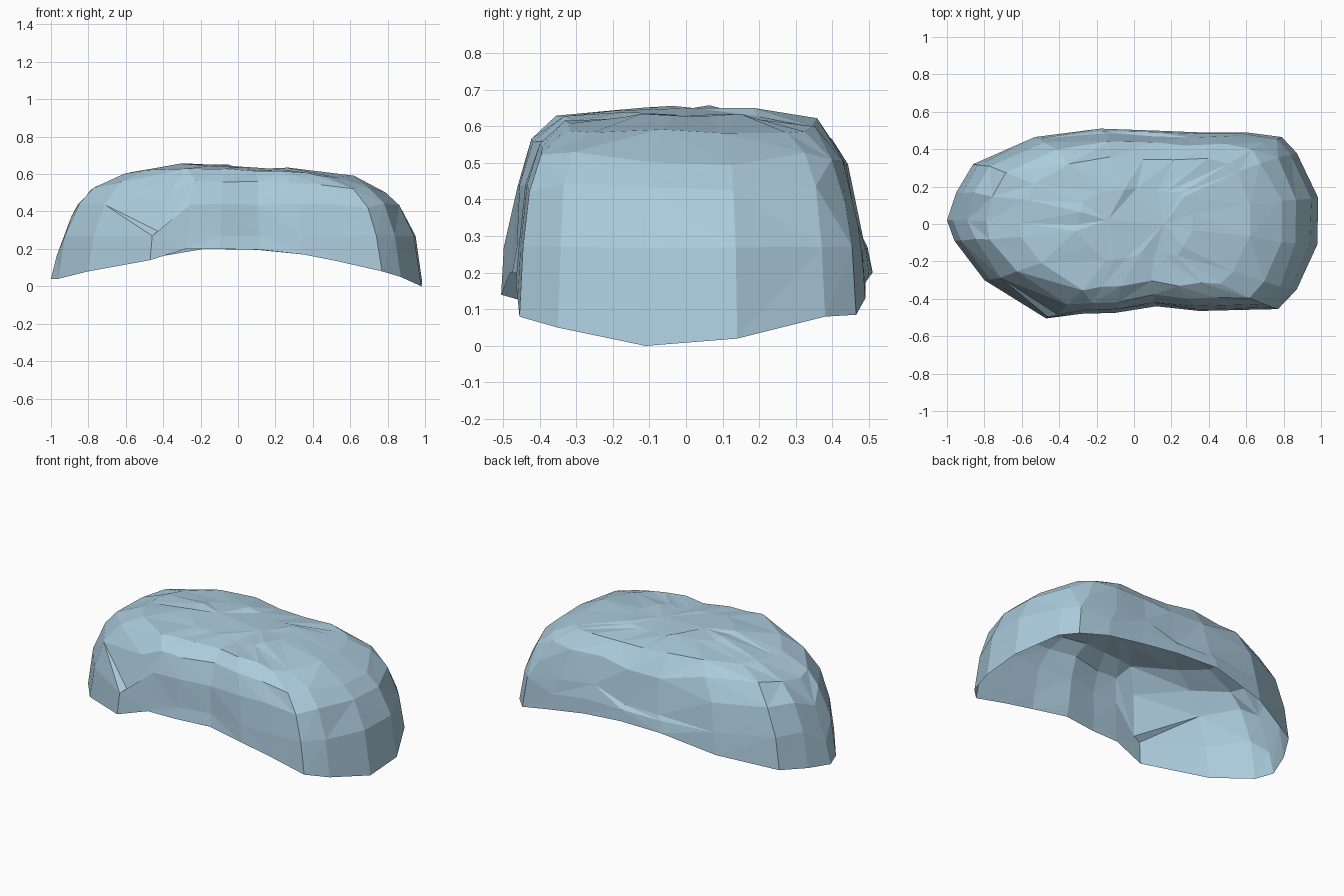
import bpy, bmesh, random

if "Cube" in bpy.data.objects:
    bpy.data.objects.remove(bpy.data.objects["Cube"])

random.seed(7)


def interp(table, t):
    for (a, va), (b, vb) in zip(table, table[1:]):
        if t <= b:
            return va + (vb - va) * max(0, (t - a) / (b - a))
    return table[-1][1]


# Lower rim of the hollow rock shell, counter-clockwise from the left tip
RIM = [(-1, .02, .04), (-.96, -.09, .04), (-.8, -.3, .08), (-.47, -.505, .14),
       (-.28, -.48, .2), (-.1, -.475, .2), (.12, -.44, .195), (.35, -.465, .17),
       (.55, -.46, .13), (.77, -.455, .08), (.87, -.35, .05), (.98, -.11, 0),
       (.985, .14, .02), (.87, .38, .08), (.79, .465, .085), (.6, .49, .13),
       (.35, .49, .17), (.1, .5, .195), (-.18, .51, .2), (-.53, .465, .14),
       (-.86, .32, .08), (-.95, .17, .06)]
# Long top profile and fall-off towards the side walls
TOP = [(-1, .04), (-.95, .22), (-.87, .43), (-.82, .5), (-.67, .585), (-.36, .665),
       (-.1, .66), (.1, .635), (.4, .63), (.6, .595), (.7, .55), (.9, .42), (1, .13)]
DROP = [(0, 0), (.28, .005), (.7, .025), (.87, .09), (.95, .2), (.985, .34), (1, .37)]
# Each ring: x scale, y scale, height limit, jitter
RINGS = [(1.0, .993, .15, .003), (.965, .98, .27, .006), (.89, .95, .44, .012),
         (.79, .87, .56, .015), (.62, .7, .625, .02), (.32, .37, .65, .02)]


def jit(a):
    return random.uniform(-a, a)


bm = bmesh.new()


def ring(sx, sy, limit, a):
    out = []
    for x, y, z in RIM:
        px, py = x * sx, y * sy
        h = interp(TOP, px) - interp(DROP, abs(py) / .48)
        h = max(min(h, limit), z + .05) + jit(a * .4)
        out.append(bm.verts.new((px + jit(a), py + jit(a * .6), h)))
    return out


def bridge(r0, r1):
    n = len(r0)
    for i in range(n):
        a, b, c, d = r0[i], r0[(i + 1) % n], r1[(i + 1) % n], r1[i]
        if random.random() < .5:
            bm.faces.new((a, b, c)); bm.faces.new((a, c, d))
        else:
            bm.faces.new((a, b, d)); bm.faces.new((b, c, d))


# Walls, shoulder and crown; the first wall ring is skipped at the bottom tip
prev = [bm.verts.new(p) for p in RIM]
for spec in RINGS[1:]:
    r = ring(*spec)
    bridge(prev, r)
    prev = r

# Crown closed with a small central ridge
left, right = bm.verts.new((-.14, .02, .65)), bm.verts.new((.16, 0, .63))
n = len(prev)
for i in range(n):
    a, b = prev[i], prev[(i + 1) % n]
    ca = left if RIM[i][0] < 0 else right
    cb = left if RIM[(i + 1) % n][0] < 0 else right
    bm.faces.new((a, b, cb))
    if ca is not cb:
        bm.faces.new((a, cb, ca))

mesh = bpy.data.meshes.new("arched_rock_shell")
bm.to_mesh(mesh)
bm.free()

mat = bpy.data.materials.new("pale blue grey stone")
mat.diffuse_color = (.41, .60, .72, 1)
mat.use_nodes = True
mat.node_tree.nodes["Principled BSDF"].inputs["Base Color"].default_value = mat.diffuse_color
mesh.materials.append(mat)
obj = bpy.data.objects.new("arched_rock_shell", mesh)
bpy.context.collection.objects.link(obj)
